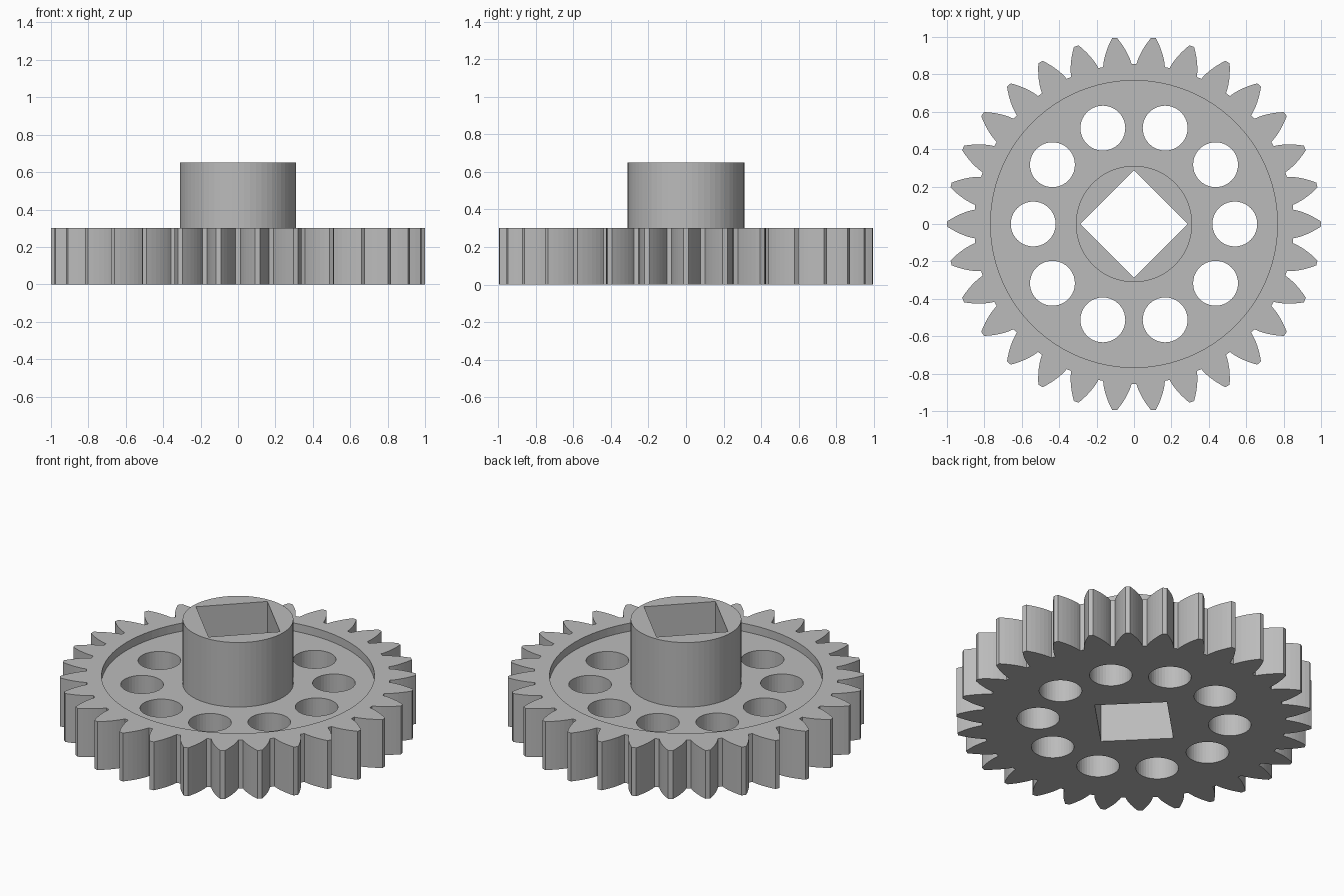
import bpy, bmesh
from math import sin, cos, tan, acos, pi, radians
from mathutils import Vector

if "Cube" in bpy.data.objects:
    bpy.data.objects.remove(bpy.data.objects["Cube"], do_unlink=True)

TEETH, TIP_R, ROOT_R = 30, 1.0, 0.855
PITCH_R = TIP_R * TEETH / (TEETH + 2)
PRESSURE = radians(28)
RIM_R, HUB_R, HOLE_R, ORBIT_R, BORE_R = 0.767, 0.311, 0.12, 0.539, 0.288
PLATE_Z, RIM_Z, HUB_Z = 0.25, 0.3, 0.65

grey = bpy.data.materials.new("Light grey")
grey.use_nodes = True
grey.diffuse_color = (0.5, 0.5, 0.5, 1)
grey.node_tree.nodes["Principled BSDF"].inputs["Base Color"].default_value = (0.5, 0.5, 0.5, 1)


def circle(r, n=60, cx=0, cy=0):
    return [(cx + r * cos(2 * pi * i / n), cy + r * sin(2 * pi * i / n)) for i in range(n)]


def half_angle(r):
    """Half the angular width of an involute tooth at radius r."""
    def inv(a):
        return tan(a) - a
    base = PITCH_R * cos(PRESSURE)
    return pi / (2 * TEETH) + inv(PRESSURE) - inv(acos(base / r))


def gear_outline(steps=6):
    radii = [ROOT_R + (TIP_R - ROOT_R) * i / steps for i in range(steps + 1)]
    flank = [(r, -half_angle(r)) for r in radii]
    tooth = flank + [(r, -a) for r, a in reversed(flank)]
    return [(r * cos(a + 2 * pi * k / TEETH), r * sin(a + 2 * pi * k / TEETH))
            for k in range(TEETH) for r, a in tooth]


def build(name, caps, walls):
    """Make a solid from flat caps (loops, z) and upright walls (loop, z0, z1)."""
    bm = bmesh.new()

    def ring(loop, z):
        return [bm.verts.new((x, y, z)) for x, y in loop]

    for loops, z in caps:
        edges = []
        for loop in loops:
            vs = ring(loop, z)
            edges += [bm.edges.new((v, vs[i - 1])) for i, v in enumerate(vs)]
        bmesh.ops.triangle_fill(bm, use_beauty=True, edges=edges, normal=Vector((0, 0, 1)))
    for loop, z0, z1 in walls:
        low, high = ring(loop, z0), ring(loop, z1)
        for i in range(len(loop)):
            bm.faces.new((low[i - 1], low[i], high[i], high[i - 1]))
    bmesh.ops.remove_doubles(bm, verts=bm.verts, dist=1e-5)
    bmesh.ops.recalc_face_normals(bm, faces=bm.faces)
    mesh = bpy.data.meshes.new(name)
    bm.to_mesh(mesh)
    bm.free()
    mesh.materials.append(grey)
    obj = bpy.data.objects.new(name, mesh)
    bpy.context.collection.objects.link(obj)
    return obj


gear, rim, hub = gear_outline(), circle(RIM_R, 90), circle(HUB_R)
bore = circle(BORE_R, 4)
holes = [circle(HOLE_R, 40, ORBIT_R * cos(a), ORBIT_R * sin(a))
         for a in (2 * pi * k / 10 for k in range(10))]

# Toothed wheel: raised rim, recessed web with round holes, square bore
build("toothed_wheel",
      caps=[([gear, bore] + holes, 0), ([gear, rim], RIM_Z), ([rim, bore] + holes, PLATE_Z)],
      walls=[(gear, 0, RIM_Z), (rim, PLATE_Z, RIM_Z), (bore, 0, PLATE_Z)]
      + [(h, 0, PLATE_Z) for h in holes])

# Hub: round collar with the square bore running through it
build("hub",
      caps=[([hub, bore], PLATE_Z), ([hub, bore], HUB_Z)],
      walls=[(hub, PLATE_Z, HUB_Z), (bore, PLATE_Z, HUB_Z)])
